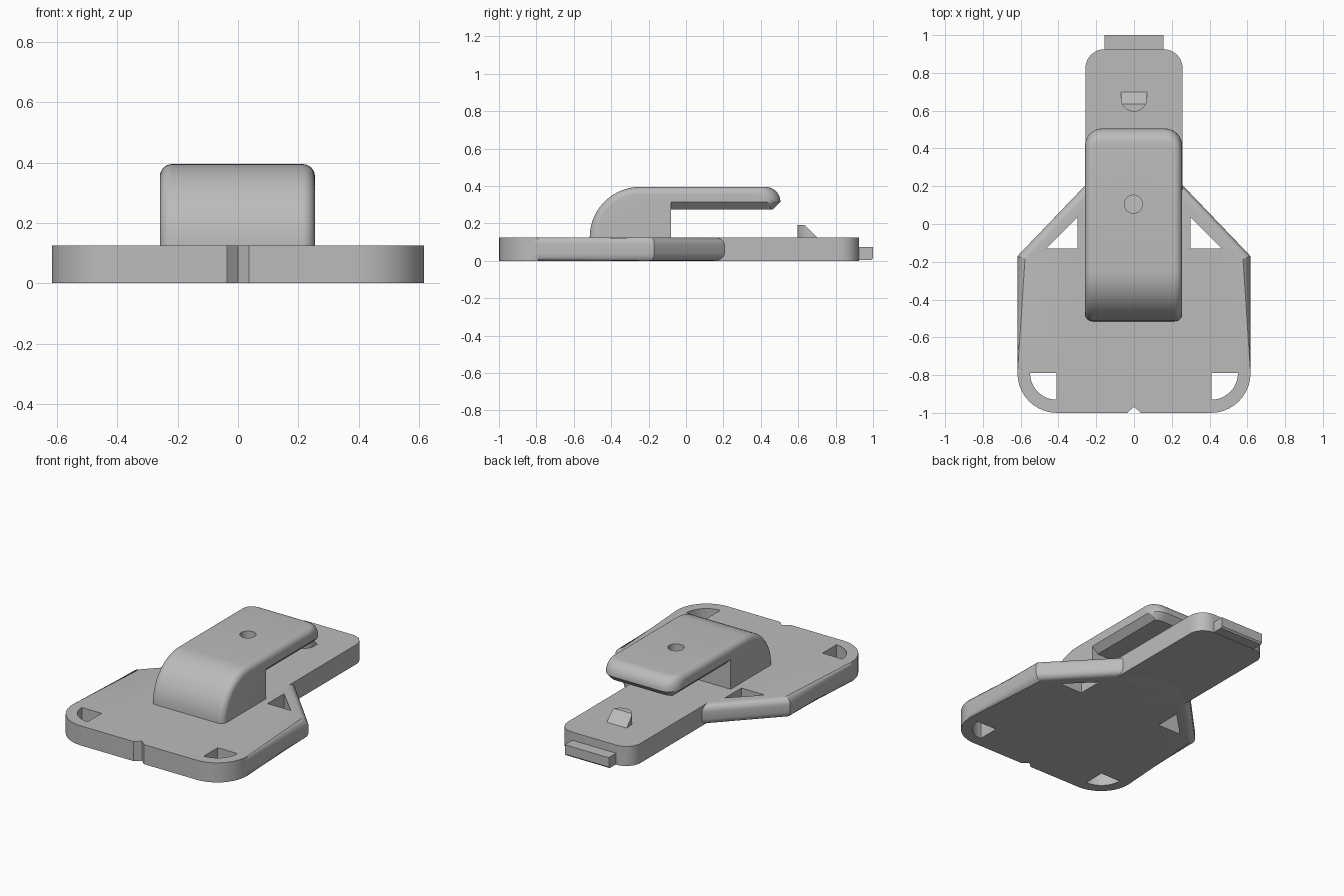
import bpy, bmesh
from math import sin, cos, pi, sqrt, radians

cube = bpy.data.objects.get("Cube")
if cube:
    bpy.data.objects.remove(cube, do_unlink=True)

grey = bpy.data.materials.new("plain grey")
grey.use_nodes = True
colour = (0.5, 0.5, 0.5, 1)
grey.diffuse_color = colour
grey.node_tree.nodes["Principled BSDF"].inputs["Base Color"].default_value = colour


def arc(cx, cy, rx, ry, a, b, n=10):
    """Points on an elliptical arc from angle a to b, in degrees."""
    angles = [radians(a + (b - a) * i / n) for i in range(n + 1)]
    return [(cx + rx * cos(t), cy + ry * sin(t)) for t in angles]


def finish(name, bm):
    bmesh.ops.remove_doubles(bm, verts=bm.verts, dist=1e-5)
    bmesh.ops.recalc_face_normals(bm, faces=bm.faces)
    mesh = bpy.data.meshes.new(name)
    bm.to_mesh(mesh)
    bm.free()
    mesh.materials.append(grey)
    obj = bpy.data.objects.new(name, mesh)
    bpy.context.collection.objects.link(obj)
    return obj


def loft(name, sections, bevel=0):
    """Skin matching closed sections, cap both ends, optionally round the cap rims."""
    bm = bmesh.new()
    rings = [[bm.verts.new(p) for p in s] for s in sections]
    n = len(rings[0])
    for a, b in zip(rings, rings[1:]):
        for i in range(n):
            j = (i + 1) % n
            bm.faces.new((a[i], a[j], b[j], b[i]))
    caps = [bm.faces.new(rings[0][::-1]), bm.faces.new(rings[-1])]
    if bevel:
        rims = list({e for f in caps for e in f.edges})
        bmesh.ops.bevel(bm, geom=rims, offset=bevel, segments=5,
                        profile=0.5, affect='EDGES')
    return finish(name, bm)


def plate(name, outline, z0, z1, bevel=0):
    return loft(name, [[(x, y, z) for x, y in outline] for z in (z0, z1)], bevel)


def cut(obj, cutter):
    mod = obj.modifiers.new("cut", 'BOOLEAN')
    mod.operation = 'DIFFERENCE'
    mod.solver = 'EXACT'
    mod.object = cutter
    bpy.context.view_layer.objects.active = obj
    bpy.ops.object.modifier_apply(modifier=mod.name)
    bpy.data.objects.remove(cutter, do_unlink=True)


def mirrored(half):
    """Close a right-hand outline with its mirror image."""
    return half + [(-x, y) for x, y in reversed(half)]


W, T = 0.257, 0.125   # half width of the tongue, plate thickness

# Base plate with round front corners and sloping back shoulders
base = plate("base_plate", mirrored(
    arc(0.407, -0.79, 0.21, 0.21, -90, 0) + [(0.617, -0.17), (0.15, 0.317)]),
    0, T, 0.04)
for s in (-1, 1):
    corner = [(0.41, -0.79)] + arc(0.41, -0.79, 0.14, 0.14, -90, 0, 12)
    shoulder = [(0.3, 0.035), (0.3, -0.13), (0.465, -0.13)]
    for hole in (corner, shoulder):
        cut(base, plate("hole_cutter", [(s * x, y) for x, y in hole], -0.1, 0.3))
cut(base, plate("notch_cutter", [(0, -0.968), (-0.07, -1.03), (0.07, -1.03)], -0.1, 0.3))

# Tongue running out to the back, with its end tab
tongue = plate("tongue", mirrored(
    [(W, -0.1)] + arc(W - 0.1, 0.825, 0.1, 0.1, 0, 90)), 0, T)
tab_side = [(0.9, 0.003), (0.99, 0.003), (1.0, 0.013), (1.0, 0.073), (0.9, 0.073)]
tab = loft("end_tab", [[(x, y, z) for y, z in tab_side] for x in (-0.155, 0.155)])

# Catch nub: D-shaped peg with a sloping back
nub_outline = [(0.07, 0.7), (-0.07, 0.7)] + arc(0, 0.665, 0.07, 0.07, 180, 360, 16)
nub = plate("catch_nub", nub_outline, 0.1, 0.19)
slope = [(0.635, 0.19), (0.72, 0.105), (0.8, 0.3), (0.635, 0.3)]
cut(nub, loft("slope_cutter", [[(x, y, z) for y, z in slope] for x in (-0.2, 0.2)]))


# Clip: side profile lofted across its width, rounded towards both sides
def clip_section(x, t):
    def inset(r):
        return r - sqrt(max(0, r * r - (r - t) ** 2)) if t < r else 0
    top, back, under = inset(0.04), inset(0.09), max(0, 0.04 - t)
    end = 0.505 - back
    prof = [(-0.08, 0.1), (-0.515 + top, 0.1)]
    prof += arc(-0.245, T, 0.27 - top, 0.27 - top, 180, 90, 14)
    prof += arc(end - 0.08, 0.315, 0.08, 0.08 - top, 90, 0, 8)
    prof += [(end - 0.04 + under, 0.275 + under), (-0.08, 0.275 + under)]
    return [(x, y, z) for y, z in prof]


steps = [0.09 * (1 - cos(pi / 2 * i / 12)) for i in range(13)] + [0.04]
steps.sort()
stations = [(t - W, t) for t in steps] + [(W - t, t) for t in reversed(steps)]
clip = loft("clip", [clip_section(x - 0.002, t) for x, t in stations])
cut(clip, plate("bore_cutter", arc(-0.003, 0.105, 0.048, 0.048, 0, 345, 23), 0.2, 0.5))

# Smooth the rounded surfaces, keep hard edges
for part in (base, tongue, tab, nub, clip):
    bpy.ops.object.select_all(action='DESELECT')
    part.select_set(True)
    bpy.context.view_layer.objects.active = part
    bpy.ops.object.shade_smooth_by_angle(angle=radians(30))
